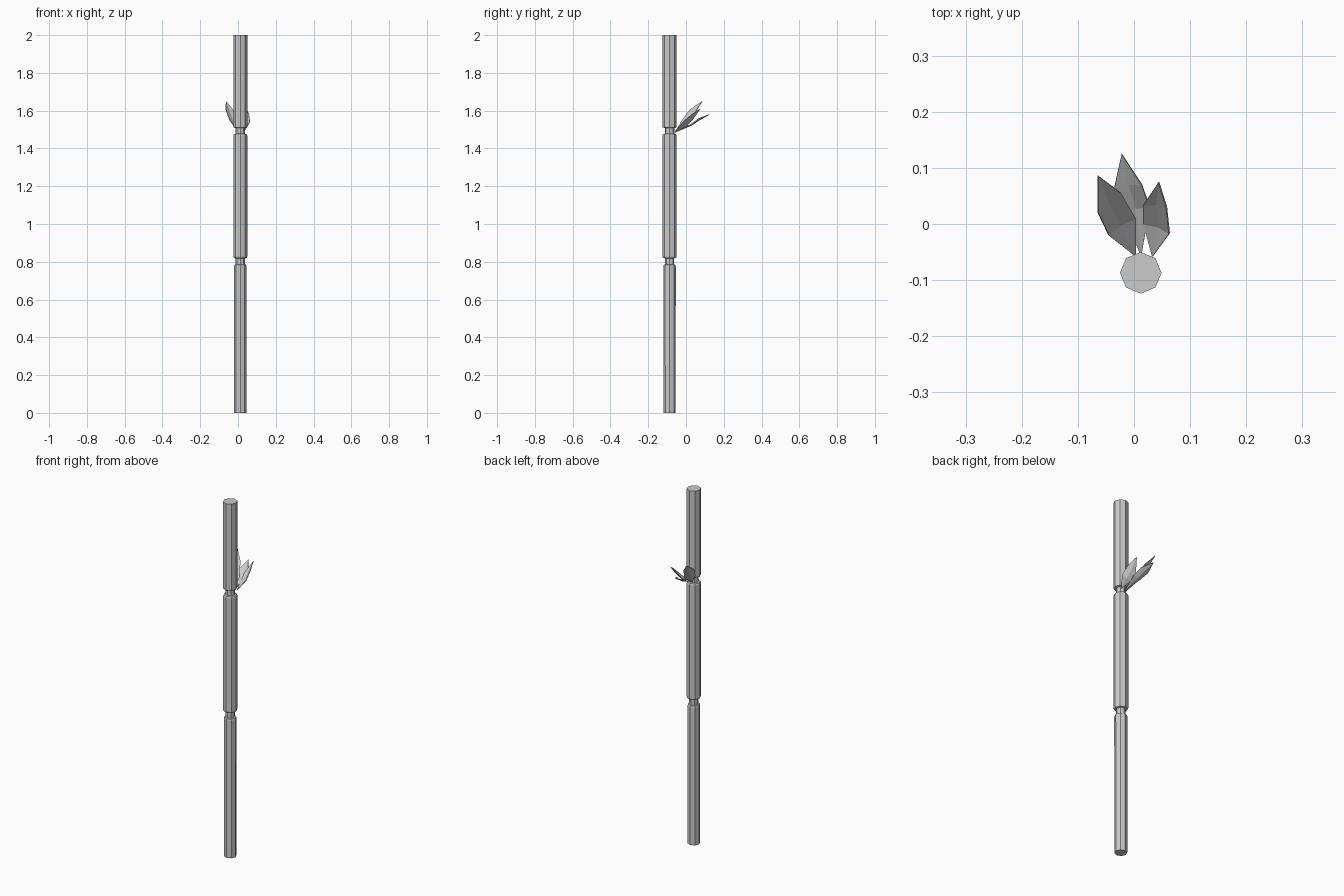
import bpy, bmesh, math
from mathutils import Vector

if "Cube" in bpy.data.objects:
    bpy.data.objects.remove(bpy.data.objects["Cube"])

CX, CY = 0.012, -0.087


def make_object(name, bm):
    bmesh.ops.recalc_face_normals(bm, faces=bm.faces)
    me = bpy.data.meshes.new(name)
    bm.to_mesh(me)
    bm.free()
    ob = bpy.data.objects.new(name, me)
    bpy.context.collection.objects.link(ob)
    return ob


# Eight-sided stalk with two narrow joints: (radius, height)
profile = [(0.032, 0), (0.033, 0.775), (0.031, 0.784), (0.024, 0.786),
           (0.024, 0.818), (0.034, 0.82), (0.037, 0.828), (0.037, 1.468),
           (0.034, 1.476), (0.025, 1.478), (0.025, 1.508), (0.036, 1.511),
           (0.037, 1.518), (0.037, 2.0)]
bm = bmesh.new()
rings = []
for r, z in profile:
    rings.append([bm.verts.new((CX + r * math.cos(i * math.pi / 4),
                                CY + r * math.sin(i * math.pi / 4), z))
                  for i in range(8)])
for a, b in zip(rings, rings[1:]):
    for i in range(8):
        j = (i + 1) % 8
        bm.faces.new((a[i], a[j], b[j], b[i]))
bm.faces.new(rings[0])
bm.faces.new(rings[-1])
make_object("stalk", bm)


# Pointed leaf: base, two left/right edge pairs, tip, sagging midrib
def leaf(name, base, pairs, tip, sag=0.006):
    bm = bmesh.new()
    p0, p3 = bm.verts.new(base), bm.verts.new(tip)
    axis = (Vector(tip) - Vector(base)).normalized()
    rows = []
    for l, r in pairs:
        l, r = Vector(l), Vector(r)
        n = (r - l).cross(axis).normalized()
        rows.append([bm.verts.new(p) for p in (l, (l + r) / 2 - n * sag, r)])
    for i in (0, 1):
        bm.faces.new((p0, rows[0][i + 1], rows[0][i]))
        bm.faces.new((rows[0][i], rows[0][i + 1], rows[1][i + 1], rows[1][i]))
        bm.faces.new((rows[1][i], rows[1][i + 1], p3))
    ob = make_object(name, bm)
    mod = ob.modifiers.new("thickness", 'SOLIDIFY')
    mod.thickness = 0.003
    mod.offset = 0


leaf("left_leaf", (0.003, -0.058, 1.487),
     [((-0.045, -0.02, 1.55), (0.003, 0.01, 1.53)),
      ((-0.064, 0.02, 1.605), (-0.023, 0.055, 1.60))],
     (-0.064, 0.086, 1.65))
leaf("middle_leaf", (0.013, -0.058, 1.485),
     [((-0.02, 0.02, 1.525), (0.028, 0.03, 1.53)),
      ((-0.035, 0.065, 1.55), (0.014, 0.07, 1.56))],
     (-0.022, 0.125, 1.58))
leaf("right_leaf", (0.033, -0.058, 1.49),
     [((0.017, 0.0, 1.515), (0.063, -0.017, 1.54)),
      ((0.016, 0.033, 1.55), (0.058, 0.03, 1.58))],
     (0.044, 0.075, 1.61))
